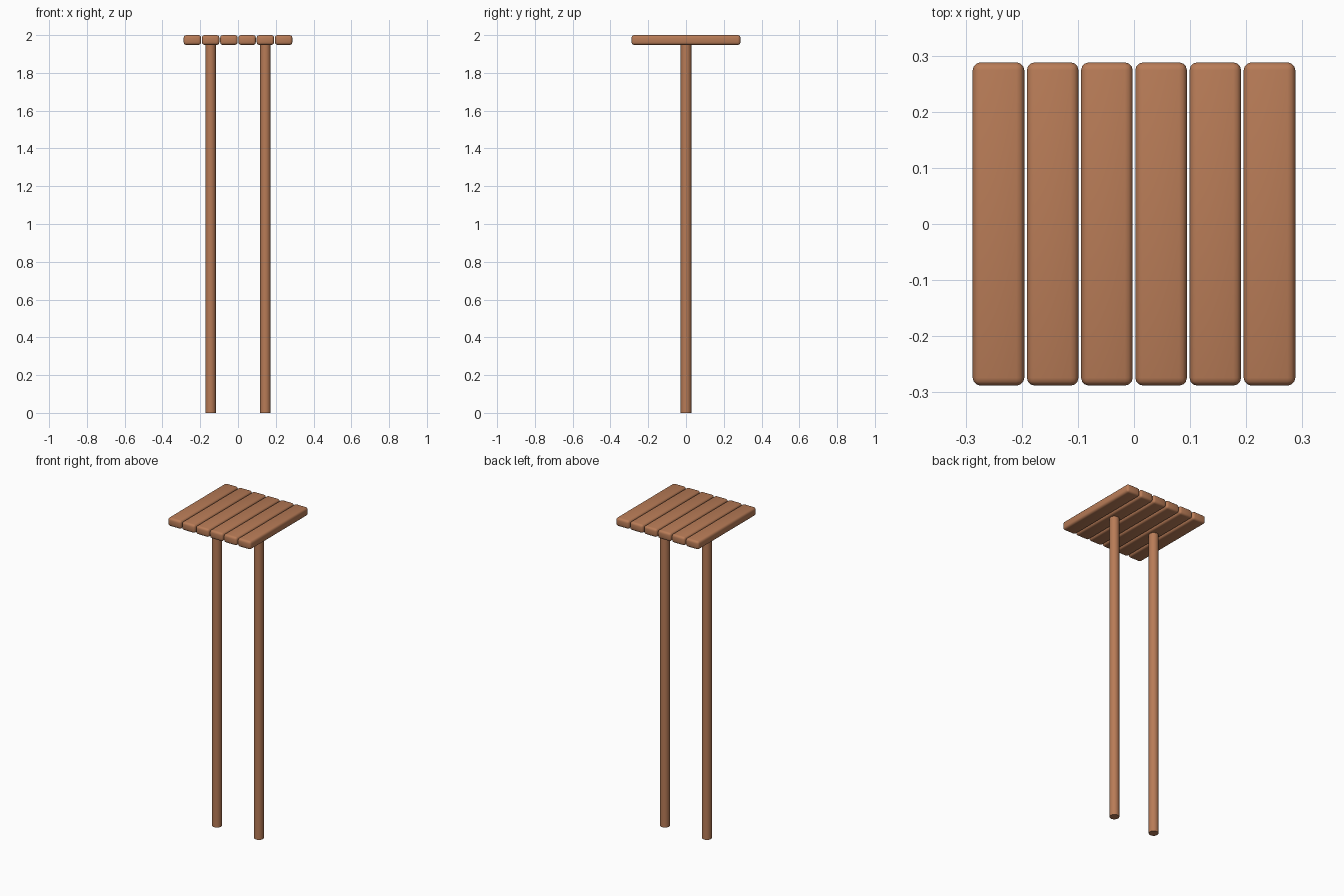
import bpy
from math import radians

cube = bpy.data.objects.get("Cube")
if cube:
    bpy.data.objects.remove(cube, do_unlink=True)

# Warm brown wood
wood = bpy.data.materials.new("warm_wood")
wood.use_nodes = True
colour = (0.48, 0.20, 0.095, 1)
wood.diffuse_color = colour
wood.node_tree.nodes["Principled BSDF"].inputs["Base Color"].default_value = colour

PITCH = 0.0966       # spacing between plank centres
PLANK = (0.092, 0.576, 0.052)
TOP = 2.0


def finish(obj, name):
    obj.name = name
    obj.data.materials.append(wood)
    bpy.ops.object.shade_smooth_by_angle(angle=radians(50))


def add_plank(index):
    x = (index - 2.5) * PITCH
    bpy.ops.mesh.primitive_cube_add(size=1, location=(x, 0, TOP - PLANK[2] / 2))
    obj = bpy.context.object
    obj.scale = PLANK
    bpy.ops.object.transform_apply(location=False, rotation=False, scale=True)
    # Rounded edges
    bevel = obj.modifiers.new("rounded_edges", "BEVEL")
    bevel.width = 0.014
    bevel.segments = 3
    bpy.ops.object.modifier_apply(modifier=bevel.name)
    finish(obj, f"seat_plank_{index + 1}")


def add_post(side, name):
    height = TOP - PLANK[2] + 0.005
    bpy.ops.mesh.primitive_cylinder_add(
        vertices=20, radius=0.028, depth=height,
        location=(side * 1.5 * PITCH, 0, height / 2))
    finish(bpy.context.object, name)


# Slatted top
for i in range(6):
    add_plank(i)

# Round support posts
add_post(1, "left_post")
add_post(-1, "right_post")
